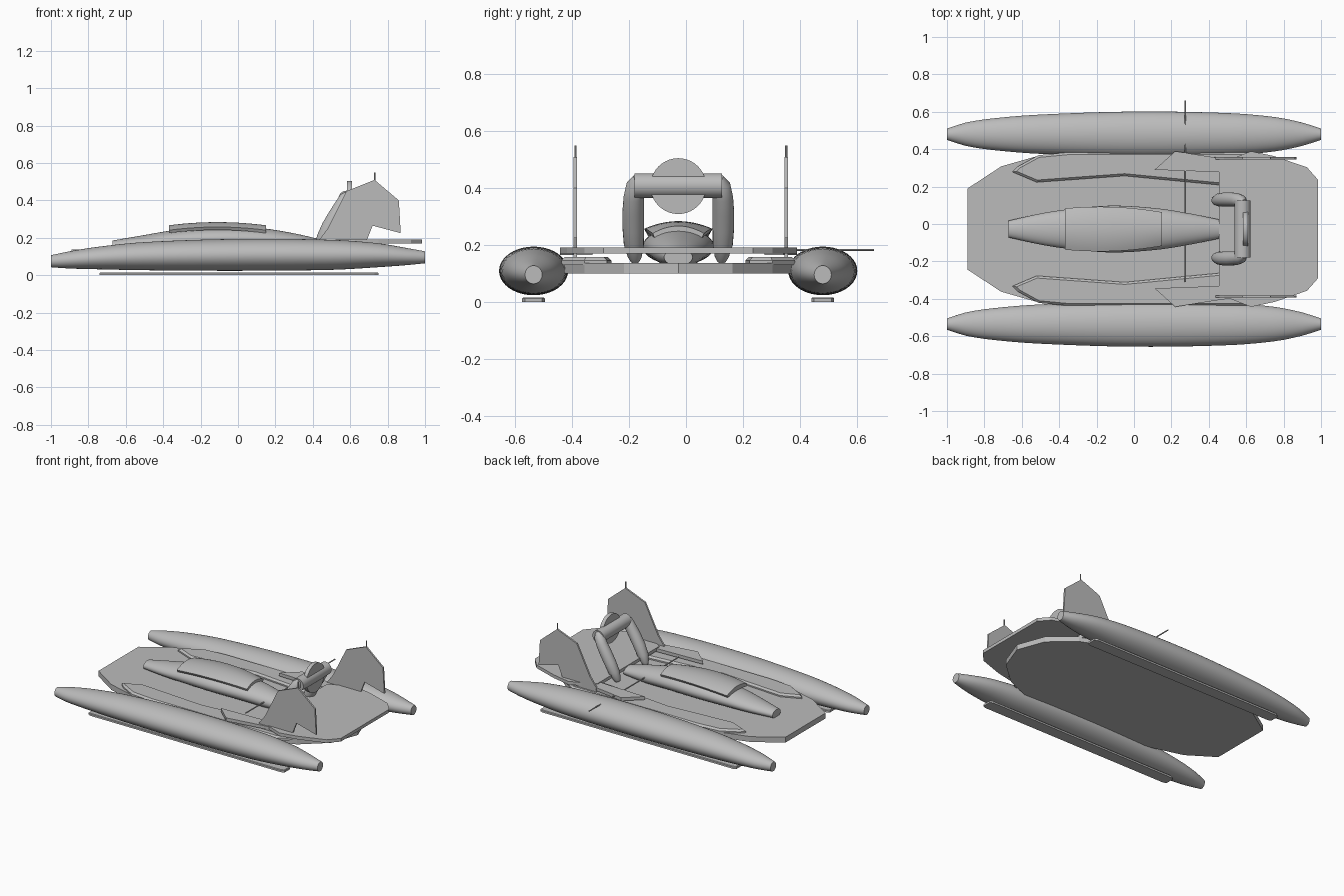
import bpy, bmesh, math
from mathutils import Vector

if "Cube" in bpy.data.objects:
    bpy.data.objects.remove(bpy.data.objects["Cube"])

grey = bpy.data.materials.new("hull_grey")
grey.use_nodes = True
grey.diffuse_color = (0.5, 0.5, 0.5, 1)
grey.node_tree.nodes["Principled BSDF"].inputs["Base Color"].default_value = (0.5, 0.5, 0.5, 1)

MID = -0.027  # centreline of the craft in y


def finish(bm, name, smooth=False):
    bmesh.ops.recalc_face_normals(bm, faces=bm.faces)
    mesh = bpy.data.meshes.new(name)
    bm.to_mesh(mesh)
    bm.free()
    ob = bpy.data.objects.new(name, mesh)
    bpy.context.collection.objects.link(ob)
    mesh.materials.append(grey)
    if smooth:
        bpy.ops.object.select_all(action='DESELECT')
        ob.select_set(True)
        bpy.context.view_layer.objects.active = ob
        bpy.ops.object.shade_smooth_by_angle(angle=math.radians(40))
    return ob


def prism(name, points, offset, bevel=0):
    """Extrude a flat outline of 3D points by an offset."""
    bm = bmesh.new()
    face = bm.faces.new([bm.verts.new(p) for p in points])
    new = bmesh.ops.extrude_face_region(bm, geom=[face])["geom"]
    moved = [v for v in new if isinstance(v, bmesh.types.BMVert)]
    bmesh.ops.translate(bm, verts=moved, vec=offset)
    if bevel:
        rim = [e for e in bm.edges if all(v in moved for v in e.verts)]
        bmesh.ops.bevel(bm, geom=rim, offset=bevel, segments=1, affect='EDGES')
    return finish(bm, name)


def plate(name, outline, z0, z1, bevel=0):
    return prism(name, [(x, y, z0) for x, y in outline], (0, 0, z1 - z0), bevel)


def mirrored(half):
    """Close a half outline given as distance from the centreline."""
    return [(x, MID + w) for x, w in half] + [(x, MID - w) for x, w in reversed(half) if w > 0]


def spline(rows, x):
    """Catmull-Rom lookup of the row values at x."""
    i = max(k for k in range(len(rows) - 1) if rows[k][0] <= x + 1e-6)
    a, b = rows[i], rows[i + 1]
    p, n = rows[max(i - 1, 0)], rows[min(i + 2, len(rows) - 1)]
    h = b[0] - a[0]
    t = (x - a[0]) / h
    out = []
    for k in range(1, len(a)):
        ma = (b[k] - p[k]) / (b[0] - p[0]) * h
        mb = (n[k] - a[k]) / (n[0] - a[0]) * h
        out.append((2*t**3 - 3*t*t + 1)*a[k] + (t**3 - 2*t*t + t)*ma
                   + (3*t*t - 2*t**3)*b[k] + (t**3 - t*t)*mb)
    return out


def bridge(bm, rings):
    n = len(rings[0])
    for a, b in zip(rings, rings[1:]):
        for i in range(n):
            j = (i + 1) % n
            bm.faces.new((a[i], a[j], b[j], b[i]))
    bm.faces.new(rings[0])
    bm.faces.new(rings[-1])


def loft(name, rows, y, steps=32, sides=32):
    """Elliptical body along x; rows are (x, half width, centre z, half height)."""
    bm = bmesh.new()
    rings = []
    for s in range(steps + 1):
        x = rows[0][0] + (rows[-1][0] - rows[0][0]) * s / steps
        w, cz, h = spline(rows, x)
        angles = [math.tau * k / sides for k in range(sides)]
        rings.append([bm.verts.new((x, y + w * math.cos(a), cz + h * math.sin(a))) for a in angles])
    bridge(bm, rings)
    return finish(bm, name, True)


def tube(name, path, radii, sides=20):
    """Round tube through points in the xz direction of travel."""
    bm = bmesh.new()
    pts = [Vector(p) for p in path]
    rings = []
    for i, p in enumerate(pts):
        d = (pts[min(i + 1, len(pts) - 1)] - pts[max(i - 1, 0)]).normalized()
        side = d.orthogonal().normalized()
        up = d.cross(side)
        if abs(d.y) < 0.9:
            side = Vector((0, 1, 0))
            up = d.cross(side).normalized()
        angles = [math.tau * k / sides for k in range(sides)]
        rings.append([bm.verts.new(p + radii[i] * (side * math.cos(a) + up * math.sin(a))) for a in angles])
    bridge(bm, rings)
    return finish(bm, name, True)


# Pontoons with a skid below each
pontoon = [(-1, .03, .075, .032), (-.9, .062, .082, .046), (-.75, .085, .092, .06),
           (-.5, .105, .102, .075), (0, .121, .109, .085), (.5, .113, .109, .08),
           (.75, .092, .107, .064), (.9, .062, .1, .046), (1, .03, .096, .032)]
for label, y in (("left", .48), ("right", -.535)):
    loft(label + "_pontoon", pontoon, y, 40, 40)
    plate(label + "_skid", [(-.74, y - .03), (-.74, y + .03), (-.72, y + .04), (.73, y + .04),
                            (.75, y + .03), (.75, y - .03), (.73, y - .04), (-.72, y - .04)], 0, .016, .004)

# Main deck and raised tail deck
plate("main_deck", mirrored([(-.89, .217), (-.71, .335), (-.5, .395), (-.35, .412), (.5, .412),
                             (.7, .33), (.86, .19), (.93, 0)]), .1, .137)
plate("tail_deck", mirrored([(.455, .335), (.52, .375), (.625, .416), (.75, .39),
                             (.925, .33), (.985, .262)]), .17, .192)

# Deck strakes, wing plates, fins and engine arms on both sides
for label, s in (("left", 1), ("right", -1)):
    def side(points):
        return [(x, MID + s * w) for x, w in points]
    plate(label + "_strake", side([(-.65, .305), (-.62, .335), (-.51, .395), (-.35, .41), (.6, .41),
                                   (.7, .33), (.7, .25), (.46, .235), (-.05, .284), (-.52, .25)]),
          .13, .158, .012)
    plate(label + "_wing_plate", side([(.11, .317), (.22, .416), (.45, .38), (.52, .37), (.52, .302)]),
          .165, .187)
    fin_y = MID + s * .37 + .009
    fin = [(.43, .157), (.435, .19), (.48, .25), (.58, .45), (.73, .51), (.86, .4), (.87, .225),
           (.72, .265), (.69, .19), (.69, .157)]
    prism(label + "_fin", [(x, fin_y - .006, z) for x, z in fin], (0, .012, 0))
    tube(label + "_fin_mast", [(.73, fin_y, .49), (.73, fin_y, .55)], [.004, .004], 8)
    arm = [(.43, .152, .142), (.437, .153, .16), (.455, .156, .2), (.485, .158, .26), (.52, .158, .32),
           (.55, .156, .37), (.575, .15, .415), (.59, .142, .44)]
    tube(label + "_engine_arm", [(x, MID + s * w, z) for x, w, z in arm],
         [.015, .025, .035, .038, .038, .036, .032, .016])

# Fuselage and canopy
loft("fuselage", [(-.67, .045, .158, .028), (-.5, .083, .172, .043), (-.35, .106, .185, .055),
                  (-.12, .125, .195, .065), (.12, .111, .19, .062), (.3, .083, .172, .052),
                  (.46, .05, .157, .03)], MID)
bm = bmesh.new()
rings = []
for i in range(15):
    u = i / 7 - 1
    x = -.11 + .26 * u
    w = .118 - .018 * u * u - .01 * u
    top = .284 - .017 * u * u
    vs = [k / 8 - 1 for k in range(17)]
    upper = [bm.verts.new((x, MID + w * v, top - .026 * v * v)) for v in vs]
    lower = [bm.verts.new((x, MID + w * v * .92, top - .03 - .012 * v * v)) for v in reversed(vs)]
    rings.append(upper + lower)
bridge(bm, rings)
finish(bm, "canopy", True)

# Engine cross cylinder and fan disc
tube("engine_cylinder", [(.58, MID - .153, .409), (.58, MID + .153, .409)], [.043, .043], 32)
tube("fan_disc", [(.583, MID, .407), (.609, MID, .407)], [.098, .098], 40)

# Cross rod
tube("cross_rod", [(.275, -.31, .183), (.275, .66, .183)], [.004, .004], 8)
